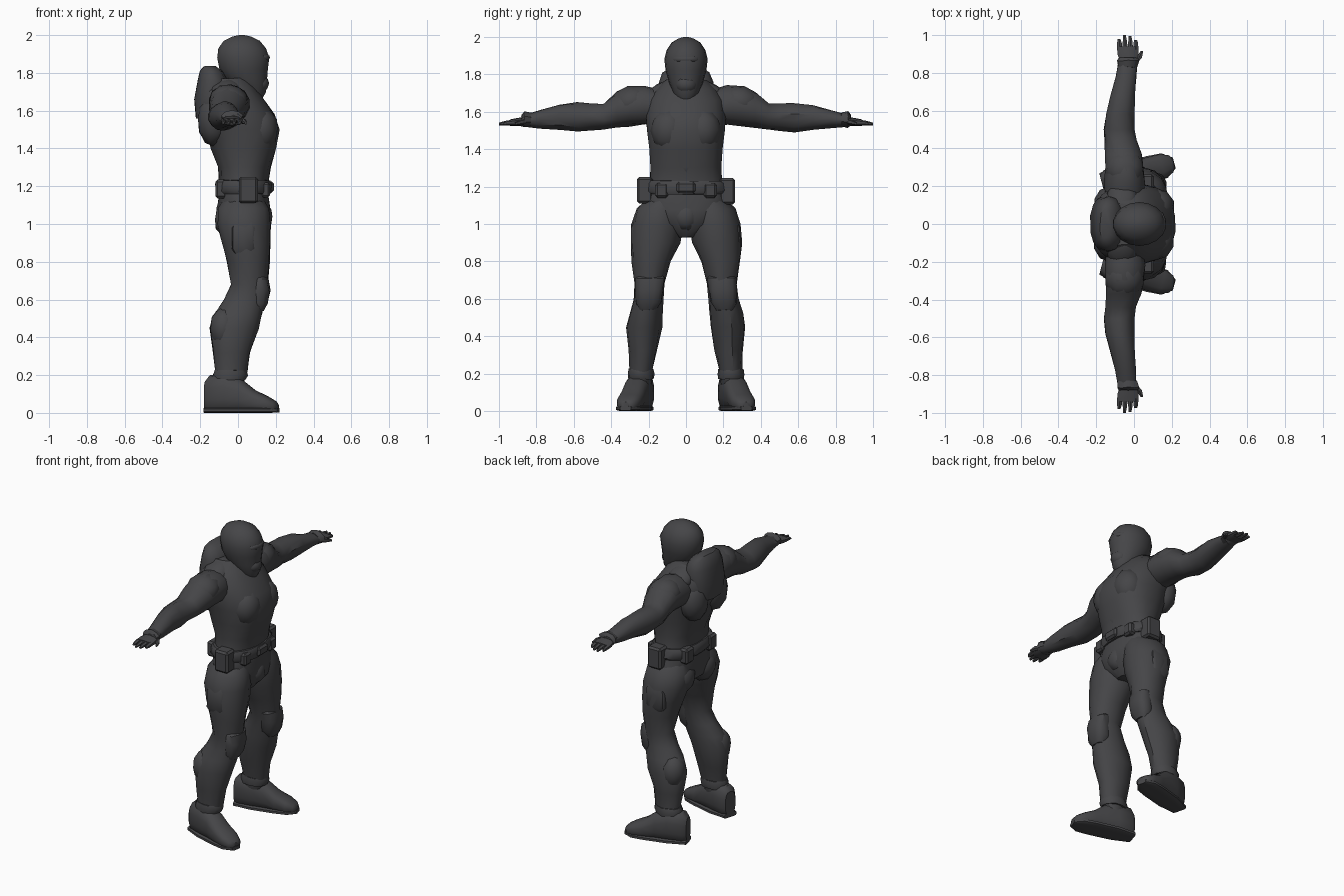
import bpy, bmesh, math, random
from mathutils import Vector, Matrix

random.seed(4)
mat = bpy.data.materials.new("charcoal grey")
mat.diffuse_color = (0.06, 0.06, 0.064, 1)


def finish(name, bm, angle=40, jitter=0.0):
    for v in bm.verts:
        v.co += Vector([random.uniform(-jitter, jitter) for _ in range(3)])
    bmesh.ops.recalc_face_normals(bm, faces=bm.faces)
    me = bpy.data.meshes.new(name)
    bm.to_mesh(me)
    bm.free()
    me.materials.append(mat)
    ob = bpy.data.objects.new(name, me)
    bpy.context.collection.objects.link(ob)
    bpy.ops.object.select_all(action='DESELECT')
    ob.select_set(True)
    bpy.context.view_layer.objects.active = ob
    bpy.ops.object.shade_smooth_by_angle(angle=math.radians(angle))
    return ob


# rings are (position along axis, centre a, centre b, radius a, radius b)
def loft(name, rings, axis='z', side=1, n=14, power=2.0, matrix=None, jitter=0.003):
    bm = bmesh.new()
    loops = []
    for t, a, b, ra, rb in rings:
        loop = []
        for i in range(n):
            ang = 2 * math.pi * (i + 0.5) / n
            c, s = math.cos(ang), math.sin(ang)
            p = a + ra * math.copysign(abs(c) ** (2 / power), c)
            q = b + rb * math.copysign(abs(s) ** (2 / power), s)
            co = {'z': (p, q, t), 'y': (p, t, q), 'x': (t, p, q)}[axis]
            co = Vector(co)
            if matrix:
                co = matrix @ co
            co.y *= side
            loop.append(bm.verts.new(co))
        loops.append(loop)
    for l0, l1 in zip(loops, loops[1:]):
        for i in range(n):
            j = (i + 1) % n
            bm.faces.new((l0[i], l0[j], l1[j], l1[i]))
    bm.faces.new(loops[0])
    bm.faces.new(loops[-1])
    return finish(name, bm, jitter=jitter)


def blob(name, centre, radii, side=1, tilt=0):
    bm = bmesh.new()
    bmesh.ops.create_icosphere(bm, subdivisions=2, radius=1)
    m = Matrix.Translation(centre) @ Matrix.Rotation(tilt, 4, 'X') @ Matrix.Diagonal((*radii, 1))
    bmesh.ops.transform(bm, matrix=m, verts=bm.verts)
    for v in bm.verts:
        v.co.y *= side
    return finish(name, bm, jitter=0.002)


def box(name, centre, size, side=1, bevel=0.012):
    bm = bmesh.new()
    bmesh.ops.create_cube(bm, size=1)
    bmesh.ops.scale(bm, vec=size, verts=bm.verts)
    bmesh.ops.bevel(bm, geom=bm.edges[:], offset=bevel, segments=1, affect='EDGES')
    bmesh.ops.translate(bm, vec=centre, verts=bm.verts)
    for v in bm.verts:
        v.co.y *= side
    return finish(name, bm, angle=30)


# torso, collar, neck and helmet (the figure looks along +x)
loft("torso", [
    (0.93, 0.05, 0, 0.06, 0.05), (1.00, 0.035, 0, 0.135, 0.17), (1.08, 0.03, 0, 0.145, 0.235),
    (1.15, 0.03, 0, 0.13, 0.215), (1.22, 0.03, 0, 0.13, 0.195), (1.30, 0.035, 0, 0.14, 0.19),
    (1.40, 0.03, 0, 0.175, 0.20), (1.50, 0.025, 0, 0.195, 0.21), (1.58, -0.01, 0, 0.205, 0.215),
    (1.66, -0.04, 0, 0.18, 0.205), (1.72, -0.05, 0, 0.15, 0.165), (1.77, -0.065, 0, 0.12, 0.11)],
    n=20, power=2.3)
loft("back_collar", [
    (1.56, -0.14, 0, 0.085, 0.13), (1.66, -0.14, 0, 0.095, 0.15), (1.76, -0.135, 0, 0.08, 0.145),
    (1.81, -0.14, 0, 0.06, 0.125), (1.835, -0.15, 0, 0.03, 0.08)], power=2.4)
loft("neck", [(1.60, -0.01, 0, 0.11, 0.10), (1.70, 0.01, 0, 0.09, 0.085), (1.80, 0.02, 0, 0.09, 0.085)])
loft("helmet", [
    (1.665, 0.105, 0, 0.025, 0.04), (1.70, 0.075, 0, 0.075, 0.07), (1.76, 0.045, 0, 0.11, 0.092),
    (1.82, 0.03, 0, 0.13, 0.109), (1.88, 0.028, 0, 0.14, 0.116), (1.93, 0.022, 0, 0.128, 0.104),
    (1.97, 0.02, 0, 0.097, 0.077), (1.992, 0.02, 0, 0.05, 0.04), (2.0, 0.02, 0, 0.015, 0.012)],
    n=18, jitter=0)
blob("helmet_brow", (0.125, 0, 1.88), (0.045, 0.075, 0.025))
blob("face_mask", (0.115, 0, 1.745), (0.05, 0.06, 0.05))
blob("belly", (0.105, 0, 1.33), (0.075, 0.10, 0.10))
blob("groin_guard", (0.12, 0, 1.04), (0.065, 0.075, 0.08))

# belt
loft("belt", [(1.16, 0.03, 0, 0.14, 0.215), (1.175, 0.03, 0, 0.15, 0.225),
              (1.215, 0.03, 0, 0.15, 0.22), (1.23, 0.03, 0, 0.14, 0.21)], n=20, power=2.3)
box("belt_buckle", (0.17, 0, 1.195), (0.04, 0.10, 0.06))

leg = [(0.14, -0.05, 0.245, 0.07, 0.058), (0.22, -0.035, 0.238, 0.085, 0.062),
       (0.32, -0.035, 0.23, 0.10, 0.075), (0.45, -0.02, 0.225, 0.13, 0.095),
       (0.53, 0.005, 0.213, 0.128, 0.088), (0.60, 0.035, 0.20, 0.11, 0.08),
       (0.68, 0.06, 0.193, 0.098, 0.08), (0.80, 0.055, 0.185, 0.115, 0.105),
       (0.90, 0.045, 0.165, 0.13, 0.132), (1.00, 0.03, 0.155, 0.145, 0.138),
       (1.08, 0.03, 0.14, 0.135, 0.125), (1.13, 0.03, 0.12, 0.11, 0.09)]
foot = [(-0.115, 0, 0.09, 0.04, 0.08), (-0.09, 0, 0.10, 0.06, 0.10), (0.0, 0, 0.105, 0.07, 0.105),
        (0.08, 0, 0.09, 0.066, 0.09), (0.15, 0, 0.062, 0.068, 0.062), (0.22, 0, 0.045, 0.066, 0.045),
        (0.265, 0, 0.034, 0.048, 0.03), (0.28, 0, 0.03, 0.025, 0.018)]
sole = [(-0.115, 0, 0.014, 0.05, 0.014), (0.0, 0, 0.014, 0.072, 0.014), (0.15, 0, 0.014, 0.074, 0.014),
        (0.23, 0, 0.014, 0.068, 0.014), (0.283, 0, 0.014, 0.03, 0.012)]
arm = [(0.14, -0.05, 1.62, 0.10, 0.10), (0.22, -0.05, 1.635, 0.11, 0.105), (0.30, -0.05, 1.63, 0.10, 0.108),
       (0.37, -0.055, 1.612, 0.098, 0.095), (0.44, -0.07, 1.575, 0.085, 0.07), (0.50, -0.08, 1.57, 0.082, 0.072),
       (0.58, -0.075, 1.57, 0.076, 0.078), (0.68, -0.06, 1.57, 0.068, 0.068), (0.78, -0.045, 1.56, 0.056, 0.047),
       (0.85, -0.035, 1.555, 0.05, 0.033), (0.88, -0.03, 1.552, 0.045, 0.025)]
splay = Matrix.Translation((-0.06, 0.25, 0)) @ Matrix.Rotation(math.radians(15), 4, 'Z')

for s, tag in ((1, "left"), (-1, "right")):
    # legs and boots
    loft(tag + "_leg", leg, side=s, jitter=0.004)
    loft(tag + "_boot", foot, 'x', s, power=2.6, matrix=splay, jitter=0)
    loft(tag + "_boot_sole", sole, 'x', s, n=12, power=4, matrix=splay, jitter=0)
    loft(tag + "_boot_cuff", [(0.17, -0.045, 0.24, 0.085, 0.068), (0.20, -0.04, 0.24, 0.093, 0.072),
                              (0.225, -0.04, 0.24, 0.085, 0.066)], side=s)
    loft(tag + "_knee_pad", [(0.54, 0.10, 0.205, 0.035, 0.045), (0.58, 0.105, 0.20, 0.052, 0.07),
                             (0.65, 0.11, 0.195, 0.062, 0.075), (0.71, 0.11, 0.19, 0.05, 0.078),
                             (0.73, 0.10, 0.19, 0.03, 0.06)], side=s, power=2.6)
    blob(tag + "_calf", (-0.075, 0.235, 0.45), (0.075, 0.08, 0.11), s)
    blob(tag + "_buttock", (-0.04, 0.11, 1.02), (0.085, 0.10, 0.10), s)
    # pouches
    loft(tag + "_thigh_pouch", [(0.84, 0.03, 0.25, 0.045, 0.03), (0.87, 0.03, 0.255, 0.065, 0.04),
                                (0.98, 0.03, 0.255, 0.065, 0.038), (1.03, 0.035, 0.24, 0.055, 0.03)],
         side=s, power=4)
    box(tag + "_hip_pouch", (0.055, 0.22, 1.175 if s > 0 else 1.18), (0.10, 0.085, 0.14), s)
    box(tag + "_back_pouch", (-0.09, 0.12, 1.185), (0.06, 0.08, 0.10), s)
    box(tag + "_front_pouch", (0.145, 0.13, 1.18), (0.05, 0.07, 0.08), s)
    # chest and back muscles
    blob(tag + "_chest_plate", (0.12, 0.09, 1.50), (0.095, 0.10, 0.12), s)
    blob(tag + "_shoulder_blade", (-0.13, 0.10, 1.55), (0.085, 0.10, 0.14), s)
    blob(tag + "_trapezius", (-0.06, 0.13, 1.70), (0.085, 0.12, 0.055), s, -0.5)
    # arm, with a forearm cuff
    loft(tag + "_arm", arm, 'y', s, jitter=0.004)
    blob(tag + "_shoulder", (-0.05, 0.29, 1.65), (0.105, 0.11, 0.09), s, -0.25)
    loft(tag + "_glove_cuff", [(0.83, -0.035, 1.558, 0.052, 0.036), (0.865, -0.03, 1.56, 0.06, 0.044),
                               (0.88, -0.03, 1.555, 0.05, 0.03)], 'y', s, n=10)
    # hand
    loft(tag + "_palm", [(0.86, -0.03, 1.55, 0.045, 0.024), (0.90, -0.032, 1.545, 0.058, 0.022),
                         (0.94, -0.034, 1.542, 0.058, 0.017)], 'y', s, n=10, power=2.6, jitter=0)
    for k, tip in enumerate((0.975, 0.995, 1.0, 0.98)):
        x = 0.01 - 0.029 * k
        loft(f"{tag}_finger_{k + 1}", [(0.92, x, 1.543, 0.015, 0.015), (0.96, x, 1.54, 0.014, 0.013),
                                       (tip, x - 0.002, 1.535, 0.008, 0.007)], 'y', s, n=6, jitter=0)
    loft(tag + "_thumb", [(0.85, 0.0, 1.55, 0.018, 0.016), (0.88, 0.026, 1.545, 0.018, 0.015),
                          (0.915, 0.042, 1.535, 0.008, 0.008)], 'y', s, n=6, jitter=0)
